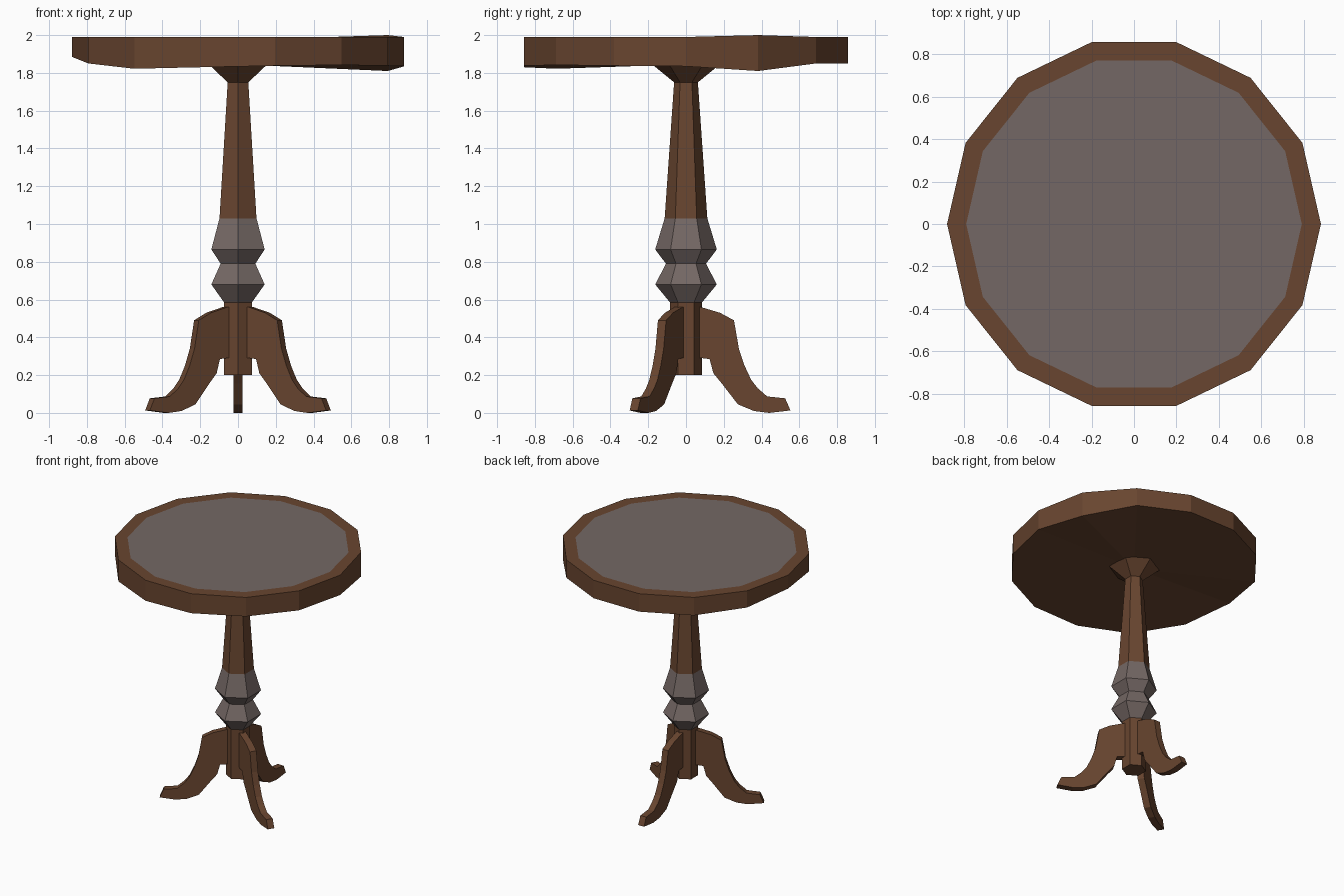
import bpy, bmesh, math
from mathutils import Vector, Matrix

if "Cube" in bpy.data.objects:
    bpy.data.objects.remove(bpy.data.objects["Cube"])


def material(name, rgb):
    m = bpy.data.materials.new(name)
    m.diffuse_color = (*rgb, 1)
    m.use_nodes = True
    m.node_tree.nodes["Principled BSDF"].inputs["Base Color"].default_value = m.diffuse_color
    return m


WOOD = material("brown wood", (0.14, 0.06, 0.029))
GREY = material("grey brown inlay", (0.175, 0.137, 0.128))


def finish(name, bm, mats):
    bmesh.ops.recalc_face_normals(bm, faces=bm.faces)
    me = bpy.data.meshes.new(name)
    bm.to_mesh(me)
    bm.free()
    for m in mats:
        me.materials.append(m)
    ob = bpy.data.objects.new(name, me)
    bpy.context.collection.objects.link(ob)
    return ob


def ring(bm, n, r, zs, start=0.0):
    return [bm.verts.new((r * math.cos(start + math.tau * i / n),
                          r * math.sin(start + math.tau * i / n), zs[i]))
            for i in range(n)]


def bridge(bm, a, b):
    n = len(a)
    return [bm.faces.new((a[i], a[(i + 1) % n], b[(i + 1) % n], b[i])) for i in range(n)]


# Tabletop: fourteen sides, slightly warped and uneven lower edge, inlaid surface
SIDES = 14
lower = [1.835, 1.81, 1.85, 1.85, 1.85, 1.85, 1.86,
         1.885, 1.85, 1.822, 1.83, 1.838, 1.842, 1.838]
upper = [1.99] * SIDES
upper[1] = 2.0
bm = bmesh.new()
bottom = ring(bm, SIDES, 0.88, lower)
top = ring(bm, SIDES, 0.88, upper)
inner = ring(bm, SIDES, 0.79, [1.99] * SIDES)
bridge(bm, bottom, top)
bridge(bm, top, inner)
bm.faces.new(inner).material_index = 1
hub = bm.verts.new((0, 0, 1.845))
for i in range(SIDES):
    bm.faces.new((bottom[(i + 1) % SIDES], bottom[i], hub))
finish("tabletop", bm, [WOOD, GREY])

# Column: turned hexagonal profile (radius, height), grey in the bulged middle
profile = [(0.085, 0.20), (0.085, 0.585), (0.163, 0.68), (0.106, 0.79),
           (0.163, 0.865), (0.113, 1.03), (0.063, 1.75), (0.185, 1.85)]
bm = bmesh.new()
rings = [ring(bm, 6, r, [z] * 6, math.pi / 2) for r, z in profile]
for a, b in zip(rings, rings[1:]):
    for f in bridge(bm, a, b):
        f.material_index = 1 if 0.6 < f.calc_center_median().z < 1.03 else 0
bm.faces.new(rings[0])
bm.faces.new(rings[-1])
finish("column", bm, [WOOD, GREY])

# Three curved legs: one side outline (distance out, height) given thickness
outline = [(0.04, 0.565), (0.08, 0.56), (0.18, 0.53), (0.254, 0.49), (0.28, 0.34),
           (0.31, 0.25), (0.345, 0.175), (0.38, 0.13), (0.43, 0.087), (0.525, 0.077),
           (0.553, 0.013), (0.44, 0.0), (0.36, 0.01), (0.275, 0.045),
           (0.19, 0.155), (0.145, 0.21), (0.125, 0.285), (0.04, 0.295)]
for name, deg in (("back_leg", 90), ("front_left_leg", 210), ("front_right_leg", 330)):
    bm = bmesh.new()
    face = bm.faces.new([bm.verts.new((x, -0.025, z)) for x, z in outline])
    ext = bmesh.ops.extrude_face_region(bm, geom=[face], use_keep_orig=True)
    moved = [g for g in ext["geom"] if isinstance(g, bmesh.types.BMVert)]
    bmesh.ops.translate(bm, vec=Vector((0, 0.05, 0)), verts=moved)
    bmesh.ops.transform(bm, matrix=Matrix.Rotation(math.radians(deg), 4, 'Z'), verts=bm.verts)
    finish(name, bm, [WOOD])
